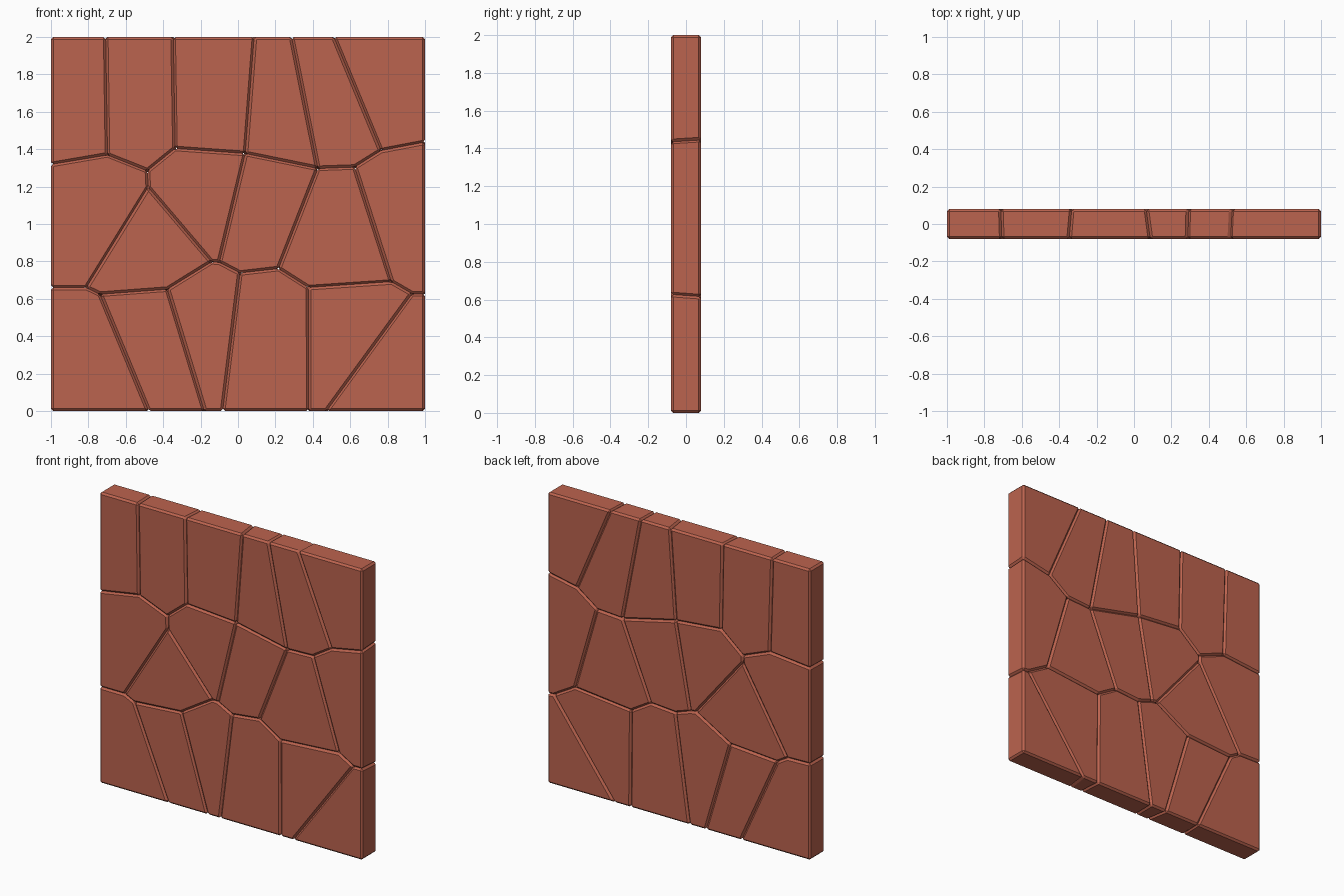
import bpy, bmesh

if "Cube" in bpy.data.objects:
    bpy.data.objects.remove(bpy.data.objects["Cube"])

HALF = 0.08      # half the wall thickness
CHAMFER = 0.0125

# Shared crack corners: name -> (front x, front z, back x, back z)
OUTER = {
    "a": (-1, 2, -1, 2), "b": (-.707, 2, -.712, 2), "c": (-.347, 2, -.333, 2),
    "d": (.088, 2, .066, 2), "e": (.286, 2, .29, 2), "f": (.512, 2, .52, 2),
    "g": (1, 2, 1, 2), "h": (1, 1.437, 1, 1.447), "i": (1, .627, 1, .615),
    "j": (1, 0, 1, 0), "k": (.472, 0, .492, 0), "l": (.378, 0, .368, 0),
    "m": (-.082, 0, -.08, 0), "n": (-.178, 0, -.205, 0), "o": (-.478, 0, -.473, 0),
    "p": (-1, 0, -1, 0), "q": (-1, .66, -1, .662), "r": (-1, 1.318, -1, 1.322),
}
INNER = {
    # upper crack, left to right
    "A": (-.698, 1.37, -.692, 1.35), "B": (-.484, 1.285, -.488, 1.27),
    "C": (-.337, 1.404, -.322, 1.408), "D": (.04, 1.377, .022, 1.375),
    "E": (.427, 1.298, .43, 1.28), "F": (.624, 1.305, .622, 1.292),
    "G": (.764, 1.392, .776, 1.402),
    # lower crack, left to right
    "H": (-.48, 1.195, -.487, 1.225), "I": (-.81, .66, -.825, .657),
    "J": (-.737, .625, -.75, .612), "K": (-.377, .652, -.393, .637),
    "L": (-.142, .798, -.13, .788), "M": (-.1, .796, -.087, .781),
    "N": (.01, .738, .026, .743), "O": (.217, .762, .214, .756),
    "P": (.377, .66, .362, .668), "Q": (.822, .69, .79, .712),
    "R": (.93, .628, .952, .618),
}
POINTS = {**OUTER, **INNER}

# Stones of each row, outlined by crack corners
ROWS = {
    "top": ["abAr", "bcCBA", "cdDC", "deED", "efGFE", "fghG"],
    "middle": ["rABHIq", "HLKJI", "BCDMLH", "DEONM", "EFQPO", "FGhiRQ"],
    "bottom": ["qIJop", "JKno", "KLMNmn", "NOPlm", "PQRkl", "Rijk"],
}

clay = bpy.data.materials.new("terracotta")
clay.diffuse_color = (0.50, 0.125, 0.077, 1)
clay.use_nodes = True
clay.node_tree.nodes["Principled BSDF"].inputs["Base Color"].default_value = clay.diffuse_color


def stone(name, outline):
    """Chamfered block lofted from its front outline to its back outline."""
    bm = bmesh.new()
    pts = [POINTS[k] for k in outline]
    front = [bm.verts.new((p[0], -HALF, p[1])) for p in pts]
    back = [bm.verts.new((p[2], HALF, p[3])) for p in pts]
    bm.faces.new(front)
    bm.faces.new(back[::-1])
    n = len(pts)
    for i in range(n):
        j = (i + 1) % n
        bm.faces.new((front[i], back[i], back[j], front[j]))
    bmesh.ops.recalc_face_normals(bm, faces=bm.faces)
    mesh = bpy.data.meshes.new(name)
    bm.to_mesh(mesh)
    bm.free()
    mesh.materials.append(clay)
    obj = bpy.data.objects.new(name, mesh)
    bpy.context.collection.objects.link(obj)
    bev = obj.modifiers.new("chamfer", 'BEVEL')
    bev.width = CHAMFER
    bev.segments = 1
    bev.limit_method = 'ANGLE'


for row, stones in ROWS.items():
    for i, outline in enumerate(stones, 1):
        stone(f"{row}_stone_{i}", outline)
